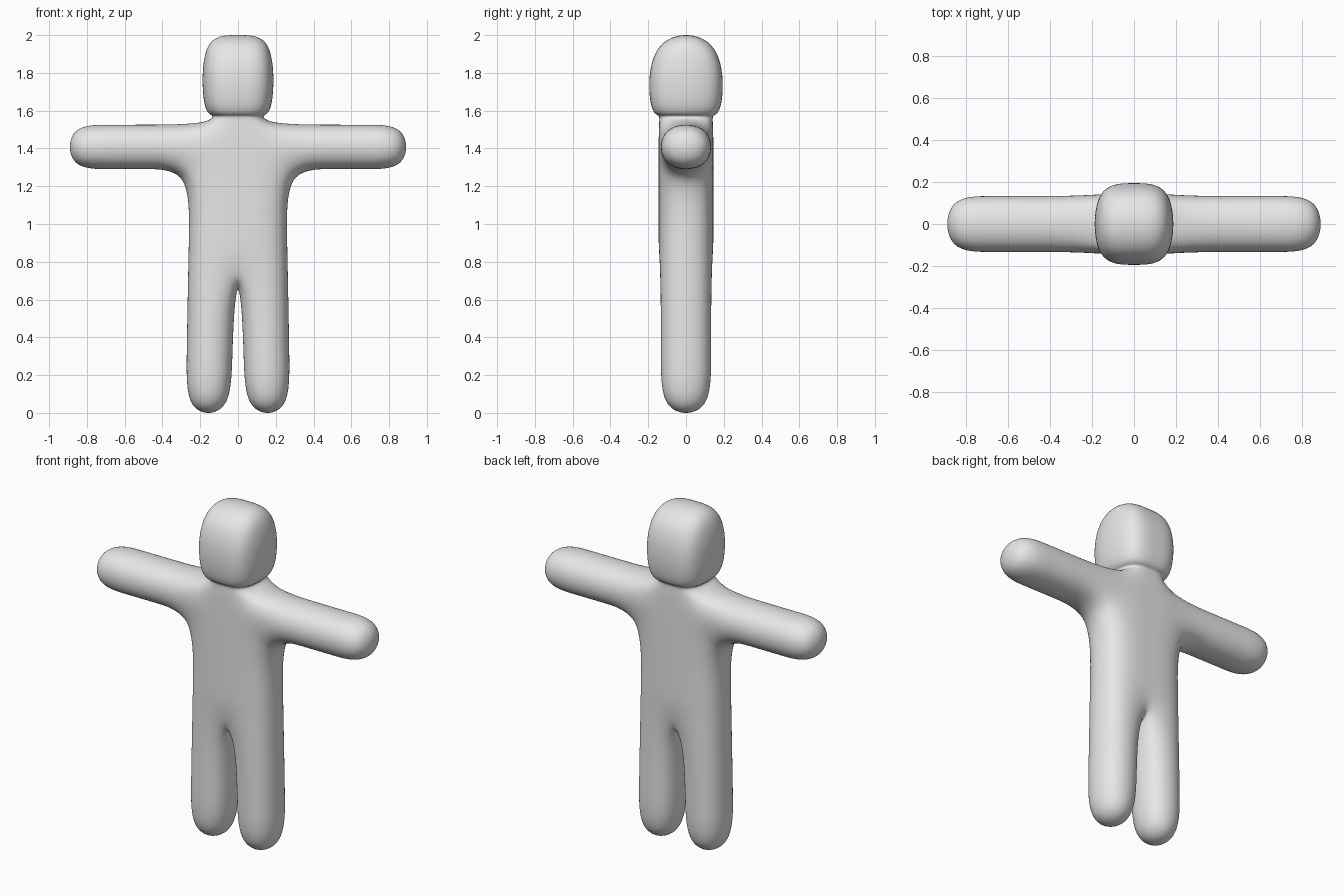
import bpy, bmesh

if "Cube" in bpy.data.objects:
    bpy.data.objects.remove(bpy.data.objects["Cube"])

# Half-figure cage: name -> (x, z, half depth)
D = 0.145
P = {
    # centre line
    "crotch": (0, 0.80, D), "belly": (0, 0.95, D), "chest": (0, 1.28, D),
    "collar": (0, 1.538, D), "nape": (0, 1.58, 0.135), "chin": (0, 1.585, 0.20),
    "crown": (0, 2.018, 0.20),
    # outer side
    "hip": (0.274, 0.80, D), "waist": (0.27, 0.95, D), "armpit": (0.27, 1.28, D),
    "shoulder": (0.15, 1.538, D), "neck": (0.13, 1.58, 0.135),
    "jaw": (0.20, 1.585, 0.20), "temple": (0.20, 2.018, 0.20),
    # leg
    "knee_in": (0.02, 0.30, D), "knee_out": (0.283, 0.30, D),
    "foot_in": (0.028, -0.026, D), "foot_out": (0.286, -0.026, D),
    # arm
    "elbow_low": (0.50, 1.28, D), "elbow_top": (0.50, 1.536, D),
    "wrist_low": (0.67, 1.28, D), "wrist_top": (0.67, 1.536, D),
    "hand_low": (0.909, 1.28, D), "hand_top": (0.909, 1.536, D),
}


def ladder(*pairs):
    """Quads between successive pairs of points."""
    return [(a[0], a[1], b[1], b[0]) for a, b in zip(pairs, pairs[1:])]


quads = ladder(("foot_in", "foot_out"), ("knee_in", "knee_out"), ("crotch", "hip"),
               ("belly", "waist"), ("chest", "armpit"), ("collar", "shoulder"),
               ("nape", "neck"), ("chin", "jaw"), ("crown", "temple"))
quads += ladder(("armpit", "shoulder"), ("elbow_low", "elbow_top"),
                ("wrist_low", "wrist_top"), ("hand_low", "hand_top"))

bm = bmesh.new()
front = {n: bm.verts.new((x, -d, z)) for n, (x, z, d) in P.items()}
back = {n: bm.verts.new((x, d, z)) for n, (x, z, d) in P.items()}

# Front and back sheets, counting edges to find the outline
uses = {}
for q in quads:
    bm.faces.new([front[n] for n in q])
    bm.faces.new([back[n] for n in reversed(q)])
    for a, b in zip(q, q[1:] + q[:1]):
        uses.setdefault(frozenset((a, b)), []).append((a, b))

# Side walls along the outline, leaving the mirror plane open
for pairs in uses.values():
    a, b = pairs[0]
    if len(pairs) == 1 and (P[a][0] > 0 or P[b][0] > 0):
        bm.faces.new((front[b], front[a], back[a], back[b]))

bmesh.ops.recalc_face_normals(bm, faces=bm.faces[:])
for f in bm.faces:
    f.smooth = True
mesh = bpy.data.meshes.new("body")
bm.to_mesh(mesh)
bm.free()

body = bpy.data.objects.new("body", mesh)
bpy.context.collection.objects.link(body)

# Mirror to a full figure, then round it off
mirror = body.modifiers.new("mirror", 'MIRROR')
mirror.use_clip = True
mirror.merge_threshold = 0.001
sub = body.modifiers.new("rounding", 'SUBSURF')
sub.levels = sub.render_levels = 4

grey = bpy.data.materials.new("light_grey")
grey.diffuse_color = (0.8, 0.8, 0.8, 1)
grey.use_nodes = True
grey.node_tree.nodes["Principled BSDF"].inputs["Base Color"].default_value = grey.diffuse_color
mesh.materials.append(grey)
